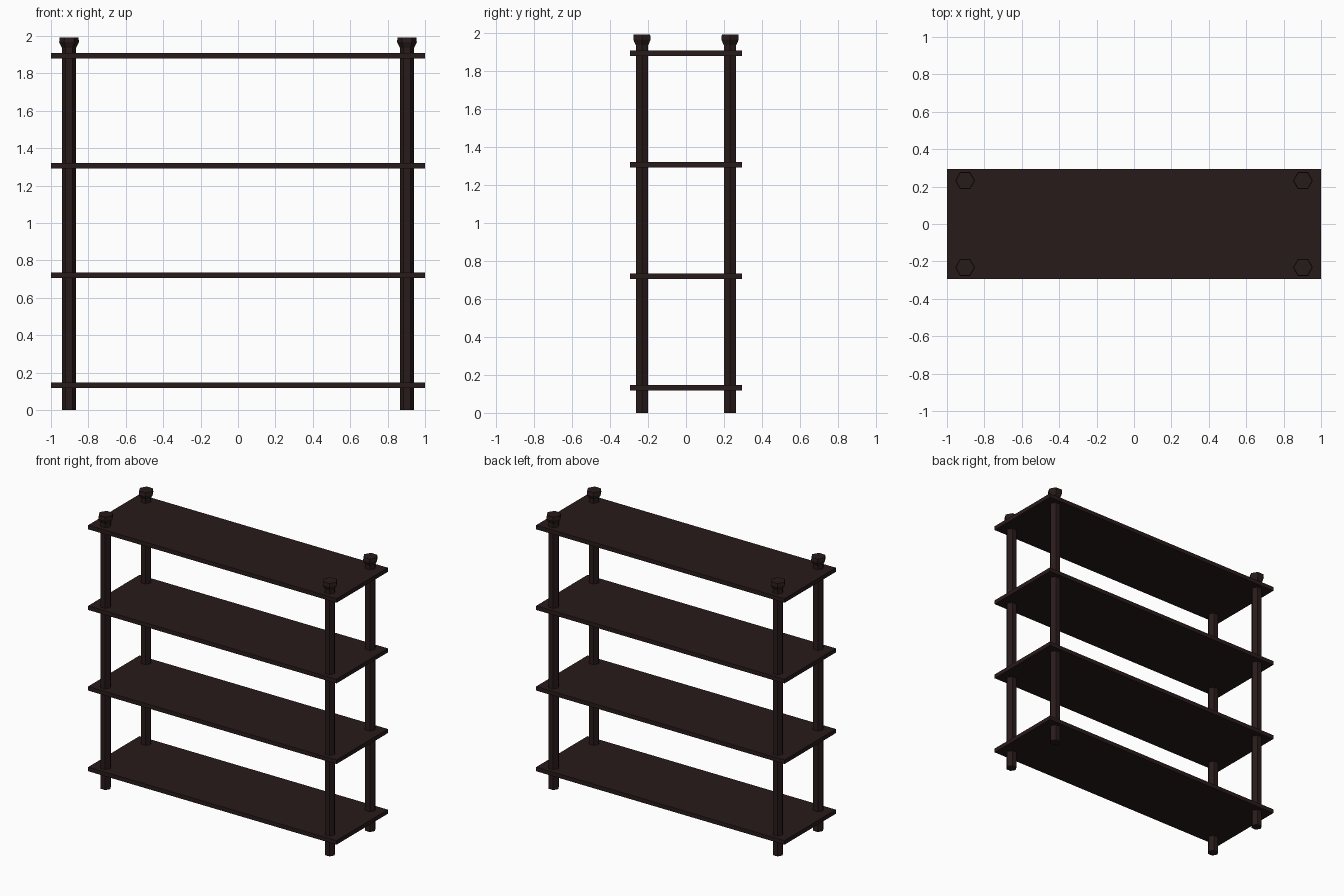
import bpy
import bmesh
from math import cos, sin, tau

cube = bpy.data.objects.get("Cube")
if cube:
    bpy.data.objects.remove(cube, do_unlink=True)

# Dark stained wood, used throughout
wood = bpy.data.materials.new("dark_brown_wood")
wood.use_nodes = True
color = (0.022, 0.011, 0.0105, 1)
wood.diffuse_color = color
wood.node_tree.nodes["Principled BSDF"].inputs["Base Color"].default_value = color


def add_object(name, bm, location):
    bmesh.ops.recalc_face_normals(bm, faces=bm.faces)
    mesh = bpy.data.meshes.new(name)
    bm.to_mesh(mesh)
    bm.free()
    mesh.materials.append(wood)
    obj = bpy.data.objects.new(name, mesh)
    obj.location = location
    bpy.context.collection.objects.link(obj)


def hex_lathe(name, profile, location):
    """Six-sided solid from (radius, height) pairs, with corners along x."""
    bm = bmesh.new()
    rings = [[bm.verts.new((r * cos(i * tau / 6), r * sin(i * tau / 6), z))
              for i in range(6)] for r, z in profile]
    for low, high in zip(rings, rings[1:]):
        for i in range(6):
            j = (i + 1) % 6
            bm.faces.new((low[i], low[j], high[j], high[i]))
    bm.faces.new(rings[0][::-1])
    bm.faces.new(rings[-1])
    add_object(name, bm, location)


# Four evenly spaced shelves
for level in range(4):
    bm = bmesh.new()
    bmesh.ops.create_cube(bm, size=1)
    bmesh.ops.scale(bm, vec=(2, 0.59, 0.03), verts=bm.verts)
    add_object(f"shelf_{level + 1}", bm, (0, 0, 0.133 + level * 0.587))

# Corner posts with flared caps
post_profile = [(0.0375, 0), (0.0375, 1.945)]
cap_profile = [(0.038, 1.937), (0.053, 1.967), (0.05, 1.992)]
for side, x in (("left", 0.903), ("right", -0.903)):
    for end, y in (("front", -0.232), ("back", 0.232)):
        hex_lathe(f"{end}_{side}_post", post_profile, (x, y, 0))
        hex_lathe(f"{end}_{side}_post_cap", cap_profile, (x, y, 0))
